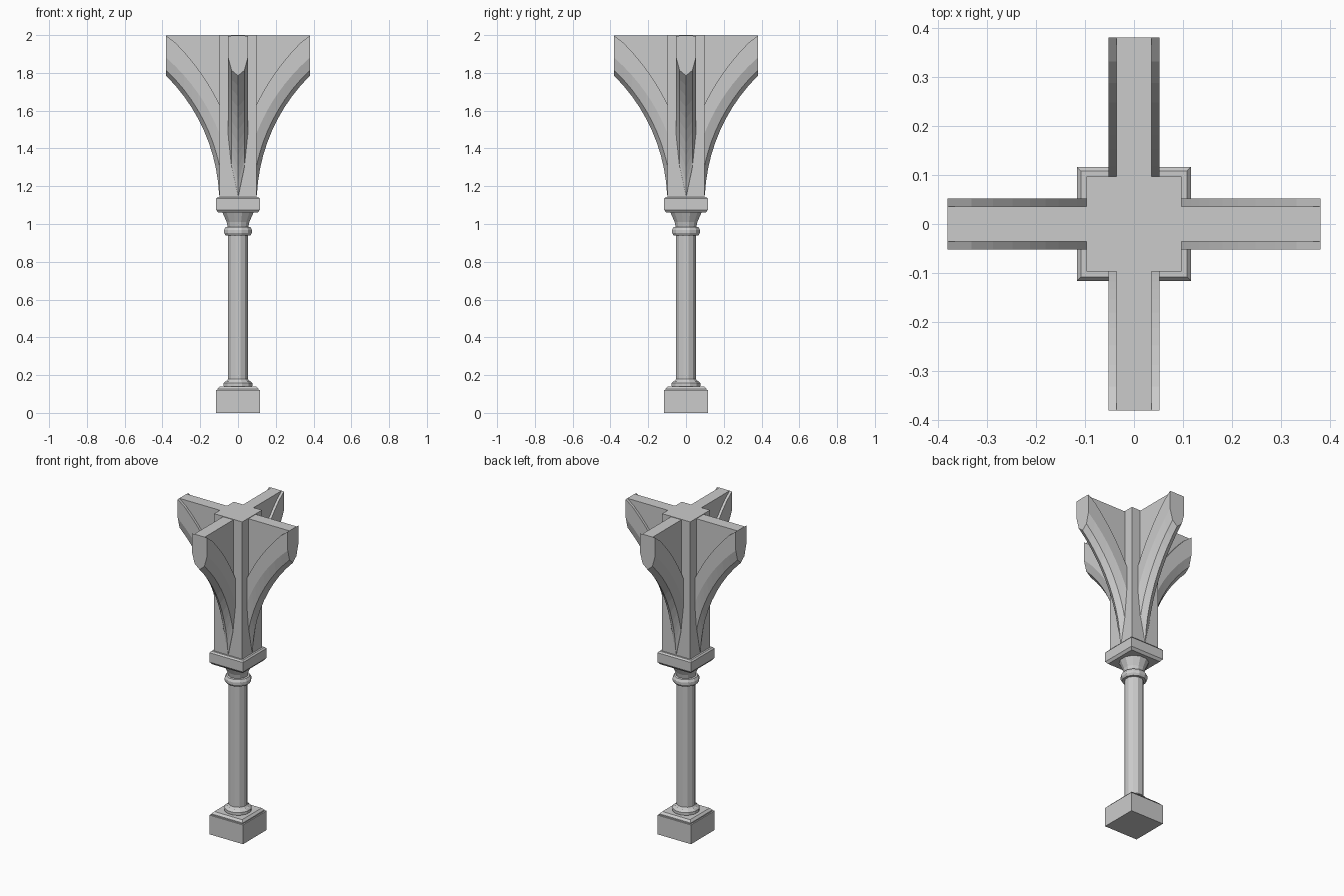
import bpy
import bmesh
from math import sqrt, cos, sin, pi, radians

cube = bpy.data.objects.get("Cube")
if cube:
    bpy.data.objects.remove(cube, do_unlink=True)

stone = bpy.data.materials.new("grey_stone")
stone.use_nodes = True
GREY = (0.6, 0.6, 0.6, 1)
stone.diffuse_color = GREY
stone.node_tree.nodes["Principled BSDF"].inputs["Base Color"].default_value = GREY


def loft(name, rings):
    """Skin a stack of equal point rings and cap both ends."""
    bm = bmesh.new()
    loops = [[bm.verts.new(p) for p in ring] for ring in rings]
    for a, b in zip(loops, loops[1:]):
        for i in range(len(a)):
            j = (i + 1) % len(a)
            bm.faces.new((a[i], a[j], b[j], b[i]))
    bm.faces.new(loops[0][::-1])
    bm.faces.new(loops[-1])
    bmesh.ops.recalc_face_normals(bm, faces=bm.faces)
    mesh = bpy.data.meshes.new(name)
    bm.to_mesh(mesh)
    bm.free()
    mesh.materials.append(stone)
    obj = bpy.data.objects.new(name, mesh)
    bpy.context.collection.objects.link(obj)
    return obj


def turned(name, sides, profile):
    """Regular prism stack; profile holds (half width across flats, height)."""
    def ring(w, z):
        r = w / cos(pi / sides)
        angles = [2 * pi * (i + 0.5) / sides for i in range(sides)]
        return [(r * cos(a), r * sin(a), z) for a in angles]
    return loft(name, [ring(w, z) for w, z in profile])


# Square plinth with a chamfered ledge
turned("plinth", 4, [(0.116, 0), (0.116, 0.12), (0.108, 0.12), (0.108, 0.127), (0.096, 0.14)])

# Round column with foot moulding, neck ring and flared capital
turned("column", 12, [
    (0.07, 0.13), (0.076, 0.143), (0.076, 0.158), (0.066, 0.168), (0.06, 0.17), (0.052, 0.18),
    (0.052, 0.94), (0.066, 0.94), (0.074, 0.953), (0.074, 0.968), (0.066, 0.983),
    (0.055, 0.985), (0.06, 1.01), (0.084, 1.065)])

# Square slab on the capital
turned("abacus", 4, [(0.104, 1.06), (0.116, 1.075), (0.116, 1.134), (0.108, 1.143)])

# Square upper pillar
turned("upper_pillar", 4, [(0.097, 1.14), (0.097, 2.0)])

# Arched brackets: a thin web above a wider, pointed rib
CX, CZ, TIP, TOP = 1.049, 1.11, 0.38, 1.997
R_EDGE = 0.95


def arc(x, r):
    return CZ + sqrt(max(r * r - (CX - x) ** 2, 0))


def section(x):
    t = max(0, (x - 0.1) / (TIP - 0.1))
    ledge = min(arc(x, 1.085 + 0.033 * t), TOP - 0.0005)
    side, chamfer, edge = arc(x, 1.02), arc(x, 0.971), arc(x, R_EDGE)
    half = [(0.036, TOP), (0.036, ledge), (0.052, ledge), (0.052, side), (0.034, chamfer)]
    pts = half + [(0, edge)] + [(-y, z) for y, z in reversed(half)]
    return [(x, y, z) for y, z in pts]


STEPS = 10
stations = [0.06] + [CX - R_EDGE * cos(radians(2.6 + 42.6 * i / STEPS)) for i in range(STEPS)] + [TIP]
for i, label in enumerate(("left", "back", "right", "front")):
    bracket = loft(label + "_bracket", [section(x) for x in stations])
    bracket.rotation_euler.z = i * pi / 2
